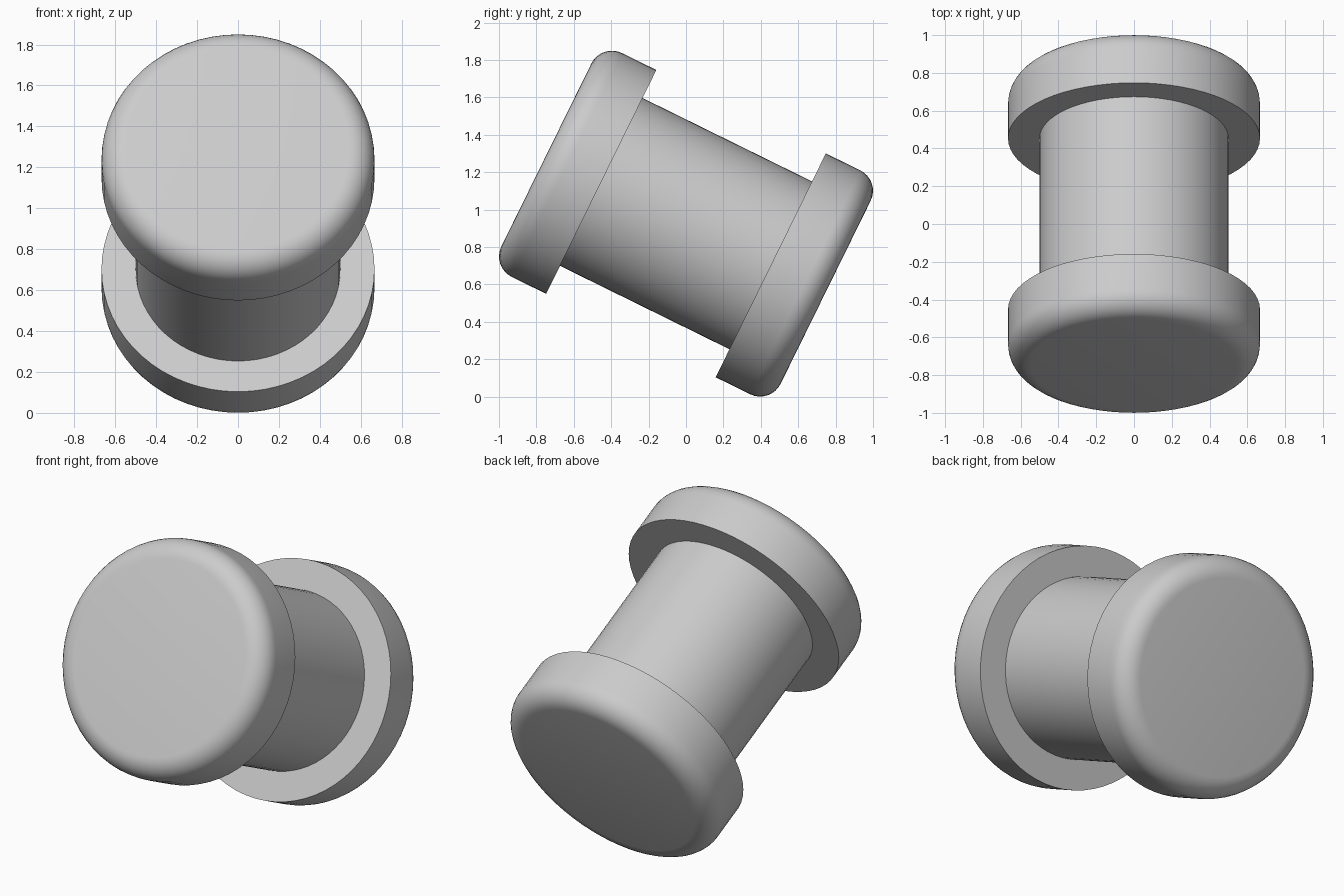
import bpy, bmesh, math
from mathutils import Matrix, Vector

if "Cube" in bpy.data.objects:
    bpy.data.objects.remove(bpy.data.objects["Cube"])

TILT = math.radians(26.2)
SEGMENTS = 64
CAP_R, BARREL_R = 0.667, 0.5
INNER, OUTER, FILLET = 0.505, 0.832, 0.122

grey = bpy.data.materials.new("light grey")
grey.diffuse_color = (0.6, 0.6, 0.6, 1)
grey.use_nodes = True
grey.node_tree.nodes["Principled BSDF"].inputs["Base Color"].default_value = grey.diffuse_color

# Local z is the spool's axis, tipped so that its front end is raised
PLACE = Matrix.Translation((0, 0, 0.925)) @ Matrix.Rotation(math.pi / 2 - TILT, 4, 'X')


def lathe(name, profile, flip=False):
    """Spin a (radius, height) profile around the tilted axis."""
    bm = bmesh.new()
    verts = [bm.verts.new((r, 0, -z if flip else z)) for r, z in profile]
    edges = [bm.edges.new(pair) for pair in zip(verts, verts[1:])]
    bmesh.ops.spin(bm, geom=verts + edges, cent=(0, 0, 0), axis=(0, 0, 1),
                   angle=math.tau, steps=SEGMENTS, use_duplicate=False)
    bmesh.ops.remove_doubles(bm, verts=bm.verts, dist=1e-5)
    bmesh.ops.recalc_face_normals(bm, faces=bm.faces)
    bm.transform(PLACE)
    mesh = bpy.data.meshes.new(name)
    bm.to_mesh(mesh)
    bm.free()
    mesh.materials.append(grey)
    obj = bpy.data.objects.new(name, mesh)
    bpy.context.collection.objects.link(obj)
    bpy.ops.object.select_all(action='DESELECT')
    obj.select_set(True)
    bpy.context.view_layer.objects.active = obj
    bpy.ops.object.shade_smooth_by_angle(angle=math.radians(30))
    return obj


# Central barrel, closed just inside the caps
end = INNER + 0.01
lathe("barrel", [(0, -end), (BARREL_R, -end), (BARREL_R, end), (0, end)])

# End caps: sharp inner rim, rounded outer rim
cap = [(0, INNER), (CAP_R, INNER)]
for i in range(9):
    a = math.pi / 2 * i / 8
    cap.append((CAP_R - FILLET + FILLET * math.cos(a),
                OUTER - FILLET + FILLET * math.sin(a)))
cap.append((0, OUTER))
lathe("front_cap", cap)
lathe("back_cap", cap, flip=True)
